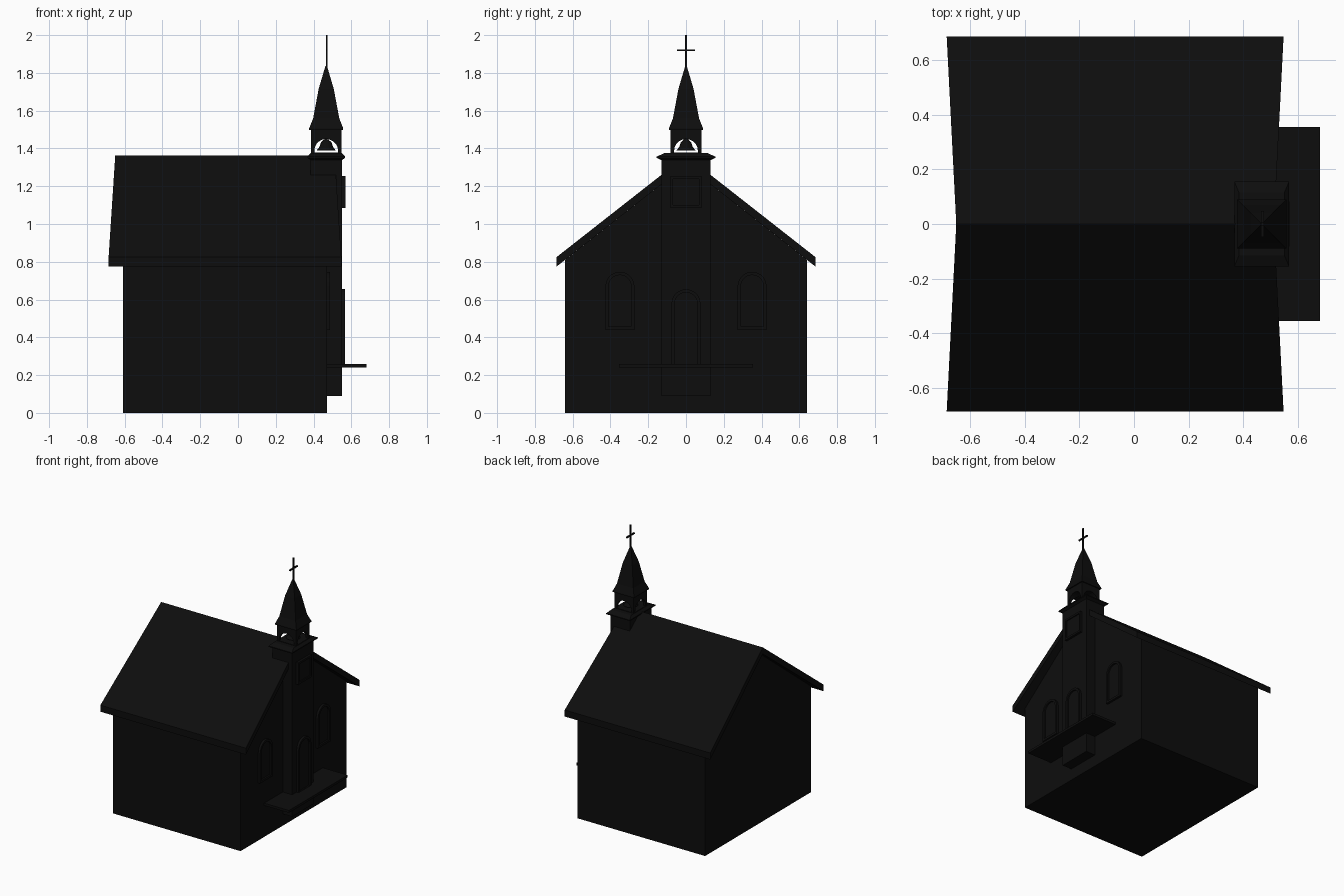
import bpy, bmesh, math
from mathutils import Vector

if "Cube" in bpy.data.objects:
    bpy.data.objects.remove(bpy.data.objects["Cube"])

dark = bpy.data.materials.new("dark_paint")
dark.diffuse_color = (0.004, 0.004, 0.004, 1)
dark.use_nodes = True
dark.node_tree.nodes["Principled BSDF"].inputs["Base Color"].default_value = dark.diffuse_color
CX = 0.467  # tower axis


def finish(name, bm):
    bmesh.ops.recalc_face_normals(bm, faces=bm.faces)
    me = bpy.data.meshes.new(name)
    bm.to_mesh(me)
    bm.free()
    me.materials.append(dark)
    ob = bpy.data.objects.new(name, me)
    bpy.context.collection.objects.link(ob)
    return ob


def loft(name, rings, closed=False):
    """Skin a list of equal-length vertex rings; cap the ends unless closed."""
    bm = bmesh.new()
    vs = [[bm.verts.new(p) for p in r] for r in rings]
    n = len(rings[0])
    pairs = list(zip(vs, vs[1:])) + ([(vs[-1], vs[0])] if closed else [])
    for a, b in pairs:
        for i in range(n):
            j = (i + 1) % n
            bm.faces.new((a[i], a[j], b[j], b[i]))
    if not closed:
        bm.faces.new(vs[0])
        bm.faces.new(vs[-1])
    return finish(name, bm)


def box(name, x0, x1, y0, y1, z0, z1):
    return loft(name, [[(x0, y0, z), (x1, y0, z), (x1, y1, z), (x0, y1, z)] for z in (z0, z1)])


def square_stack(name, levels):
    """Square rings around the tower axis from (half x, half y, z)."""
    return loft(name, [[(CX + sx * hx, sy * hy, z) for sx, sy in ((-1, -1), (1, -1), (1, 1), (-1, 1))]
                       for hx, hy, z in levels])


def arch(half, z0, top, n=10):
    """Round-topped outline as (across, up) points."""
    spring = top - half
    return [(-half, z0), (half, z0)] + [(half * math.cos(math.pi * i / n), spring + half * math.sin(math.pi * i / n))
                                        for i in range(n + 1)]


def plate(name, x0, x1, yc, pts):
    return loft(name, [[(x, yc + y, z) for y, z in pts] for x in (x0, x1)])


def frame(name, x0, x1, yc, outer, inner):
    return loft(name, [[(x, yc + y, z) for y, z in pts]
                       for x, pts in ((x0, outer), (x1, outer), (x1, inner), (x0, inner))], True)


# nave walls with gables
gable = [(-0.64, 0), (0.64, 0), (0.64, 0.81), (0, 1.312), (-0.64, 0.81)]
plate("nave_walls", -0.61, 0.47, 0, gable)

# roof slab, ends raked inwards towards the ridge
section = [(-0.685, 0.825), (0, 1.362), (0.685, 0.825), (0.685, 0.775), (0, 1.312), (-0.685, 0.775)]
loft("roof", [[(e + s * 0.035 * abs(y) / 0.685, y, z) for y, z in section]
              for e, s in ((-0.65, -1), (0.512, 1))])

# tower: projecting pilaster whose head reaches back over the roof
side = [(0.47, 0.09), (0.55, 0.09), (0.55, 1.35), (0.385, 1.35), (0.385, 1.2), (0.47, 1.2)]
loft("tower", [[(x, y, z) for x, z in side] for y in (-0.13, 0.13)])
square_stack("tower_cornice", [(0.083, 0.13, 1.338), (0.1, 0.155, 1.35), (0.1, 0.155, 1.357), (0.083, 0.115, 1.375)])

# belfry with arched openings on all four sides
belfry = square_stack("belfry", [(0.081, 0.081, 1.37), (0.081, 0.081, 1.51)])
opening = arch(0.063, 1.378, 1.45)
cut_x = plate("opening_cutter_x", CX - 0.2, CX + 0.2, 0, opening)
cut_y = loft("opening_cutter_y", [[(CX + a, y, z) for a, z in opening] for y in (-0.2, 0.2)])
for c in (cut_x, cut_y):
    c.hide_render = True
    c.hide_viewport = True
    m = belfry.modifiers.new("opening", 'BOOLEAN')
    m.operation = 'DIFFERENCE'
    m.solver = 'EXACT'
    m.object = c

# bell
bell_profile = [(0.05, 1.39), (0.036, 1.408), (0.028, 1.432), (0.014, 1.445), (0.006, 1.449), (0.006, 1.5)]
bell = loft("bell", [[(CX + r * math.cos(math.tau * i / 16), r * math.sin(math.tau * i / 16), z)
                      for i in range(16)] for r, z in bell_profile])

# flared four-sided spire and cross
square_stack("spire", [(h, h, z) for h, z in
                       ((0.09, 1.498), (0.09, 1.507), (0.069, 1.56), (0.04, 1.715), (0.004, 1.837))])
box("cross_post", CX - 0.002, CX + 0.008, -0.005, 0.005, 1.82, 2.0)
box("cross_arm", CX - 0.002, CX + 0.008, -0.047, 0.047, 1.915, 1.925)

# entrance landing, door and upper panel
box("landing", 0.47, 0.68, -0.355, 0.355, 0.24, 0.258)
plate("door", 0.548, 0.556, 0, arch(0.062, 0.258, 0.64))
frame("door_frame", 0.55, 0.567, 0, arch(0.077, 0.25, 0.655), arch(0.06, 0.26, 0.638))
rect = lambda h, a, b: [(-h, a), (h, a), (h, b), (-h, b)]
plate("upper_panel", 0.548, 0.56, 0, rect(0.078, 1.09, 1.248))
frame("upper_panel_frame", 0.55, 0.568, 0, rect(0.083, 1.085, 1.253), rect(0.07, 1.1, 1.238))

# arched windows either side of the tower
for tag, y in (("left", -0.35), ("right", 0.35)):
    plate("window_pane_" + tag, 0.465, 0.475, y, arch(0.065, 0.45, 0.735))
    frame("window_frame_" + tag, 0.465, 0.487, y, arch(0.077, 0.44, 0.747), arch(0.06, 0.457, 0.73))
